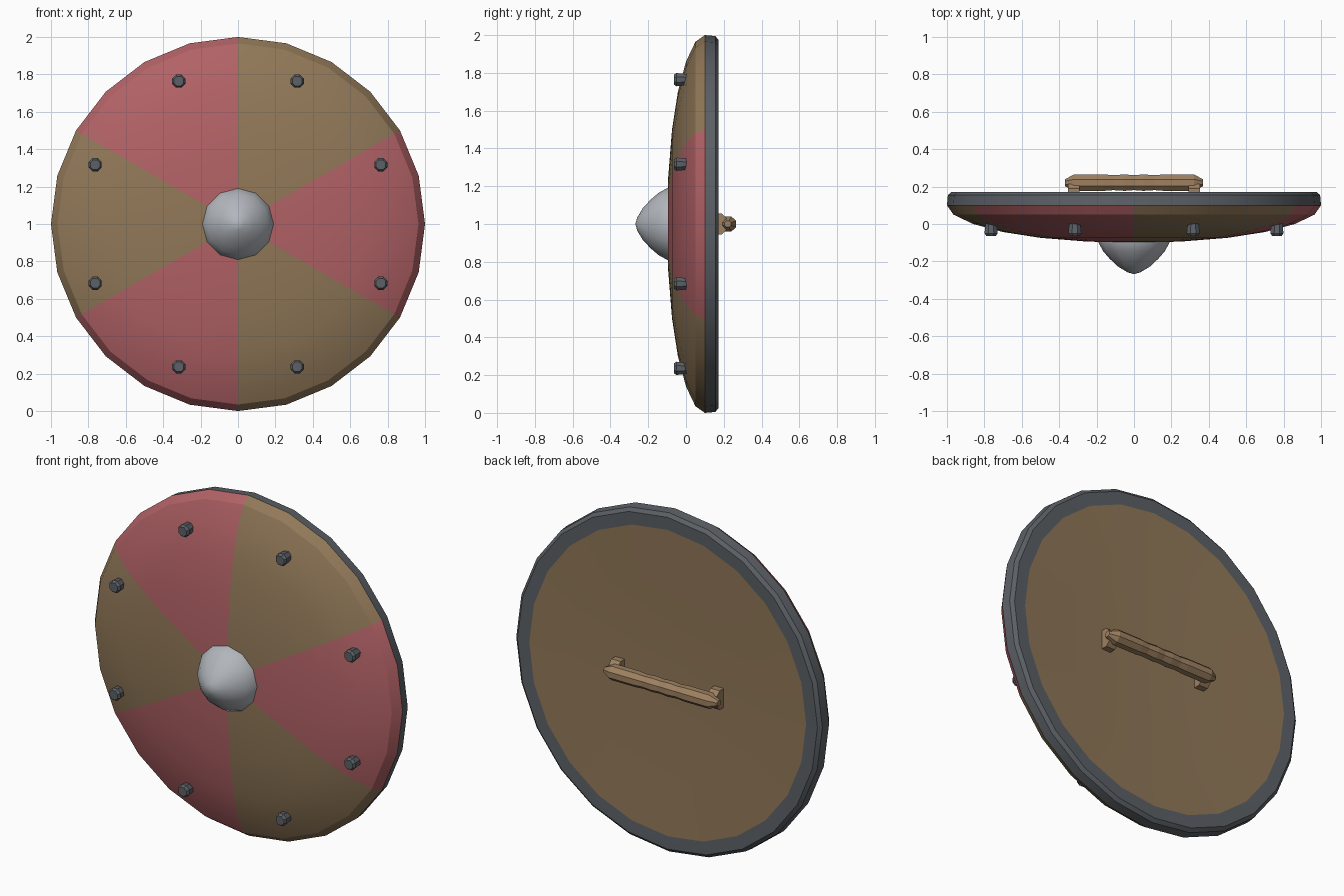
import bpy, bmesh, math
from mathutils import Vector

if "Cube" in bpy.data.objects:
    bpy.data.objects.remove(bpy.data.objects["Cube"])


def material(name, rgb):
    m = bpy.data.materials.new(name)
    m.diffuse_color = (*rgb, 1)
    m.use_nodes = True
    m.node_tree.nodes["Principled BSDF"].inputs["Base Color"].default_value = m.diffuse_color
    return m


TAN = material("tan wood", (0.283, 0.188, 0.098))
RED = material("faded red", (0.445, 0.122, 0.133))
IRON = material("dark iron", (0.107, 0.119, 0.133))
STEEL = material("pale steel", (0.445, 0.468, 0.503))
GRIP = material("grip wood", (0.340, 0.218, 0.118))


def finish(name, bm, mats, smooth=None):
    bmesh.ops.recalc_face_normals(bm, faces=bm.faces)
    me = bpy.data.meshes.new(name)
    bm.to_mesh(me)
    bm.free()
    for m in mats:
        me.materials.append(m)
    ob = bpy.data.objects.new(name, me)
    bpy.context.collection.objects.link(ob)
    if smooth:
        bpy.ops.object.select_all(action='DESELECT')
        ob.select_set(True)
        bpy.context.view_layer.objects.active = ob
        bpy.ops.object.shade_smooth_by_angle(angle=math.radians(smooth))
    return ob


def lathe(profile, n, center, turn=0.0):
    """Revolve (radius, y) points about the y axis; both ends are closed."""
    bm = bmesh.new()
    rings = []
    for r, y in profile:
        k = 1 if r == 0 else n
        rings.append([bm.verts.new((center[0] + r * math.cos(turn + math.tau * i / n), center[1] + y,
                                    center[2] + r * math.sin(turn + math.tau * i / n)))
                      for i in range(k)])
    for a, b in zip(rings, rings[1:]):
        for i in range(n):
            j = (i + 1) % n
            quad = [a[i % len(a)], a[j % len(a)], b[j % len(b)], b[i % len(b)]]
            bm.faces.new(list(dict.fromkeys(quad)))
    for ring in (rings[0], rings[-1]):
        if len(ring) > 2:
            bm.faces.new(ring)
    return bm


# Shield body: painted dome, iron rim and slightly dished wooden back
body = lathe([(0, -0.10), (0.25, -0.094), (0.5, -0.074), (0.7, -0.043), (0.86, 0.0),
              (0.965, 0.05), (1.0, 0.10), (0.995, 0.155), (0.975, 0.172), (0.90, 0.170),
              (0.6, 0.160), (0.3, 0.152), (0, 0.150)], 24, (0, 0, 1))
for f in body.faces:
    c = f.calc_center_median()
    r = math.hypot(c.x, c.z - 1)
    if c.y < 0.1 and r < 1 and c.y < 0.08:
        sector = int((math.degrees(math.atan2(c.z - 1, c.x)) + 30) % 360 // 60)
        f.material_index = 1 if sector % 2 == 0 else 0
    elif r > 0.89:
        f.material_index = 2
finish("shield_body", body, [TAN, RED, IRON], 24)

# Pointed central boss
boss = lathe([(0.192, -0.08), (0.19, -0.10), (0.165, -0.145), (0.13, -0.186), (0.085, -0.228),
              (0.035, -0.258), (0, -0.268)], 12, (0, 0, 1))
finish("boss", boss, [STEEL], 35)

# Ring of eight rivets
for i in range(8):
    a = math.radians(22.5 + 45 * i)
    rivet = lathe([(0.028, -0.064), (0.038, -0.05), (0.036, -0.03), (0.03, 0.02)], 8,
                  (0.827 * math.cos(a), 0, 1 + 0.827 * math.sin(a)), math.pi / 8)
    finish(f"rivet_{i + 1}", rivet, [IRON])

# Hand grip: octagonal bar with finger waves and tapered ends
bm = bmesh.new()
rings = []
for x, r in [(-0.37, 0.018), (-0.32, 0.044), (-0.16, 0.044), (-0.11, 0.040), (-0.05, 0.044), (0, 0.040),
             (0.05, 0.044), (0.11, 0.040), (0.16, 0.044), (0.32, 0.044), (0.37, 0.018)]:
    rings.append([bm.verts.new((x, 0.221 + r * math.cos(math.pi / 8 + math.tau * k / 8) * 1.08,
                                1.0 + r * math.sin(math.pi / 8 + math.tau * k / 8)))
                  for k in range(8)])
for a, b in zip(rings, rings[1:]):
    for k in range(8):
        bm.faces.new([a[k], a[k - 1], b[k - 1], b[k]])
bm.faces.new(rings[0])
bm.faces.new(rings[-1])
finish("grip_bar", bm, [GRIP])

# Brackets holding the grip to the back
for side, s in (("left", -1), ("right", 1)):
    bm = bmesh.new()
    bmesh.ops.create_cube(bm, size=1)
    for v in bm.verts:
        v.co = Vector((s * 0.322 + v.co.x * 0.06, 0.175 + v.co.y * 0.08, 1.0 + v.co.z * 0.112))
    edges = [e for e in bm.edges if all(v.co.y > 0.2 for v in e.verts)
             and abs(e.verts[0].co.x - e.verts[1].co.x) > 0.01]
    bmesh.ops.bevel(bm, geom=edges, offset=0.025, segments=1, affect='EDGES')
    finish(f"grip_bracket_{side}", bm, [GRIP])
